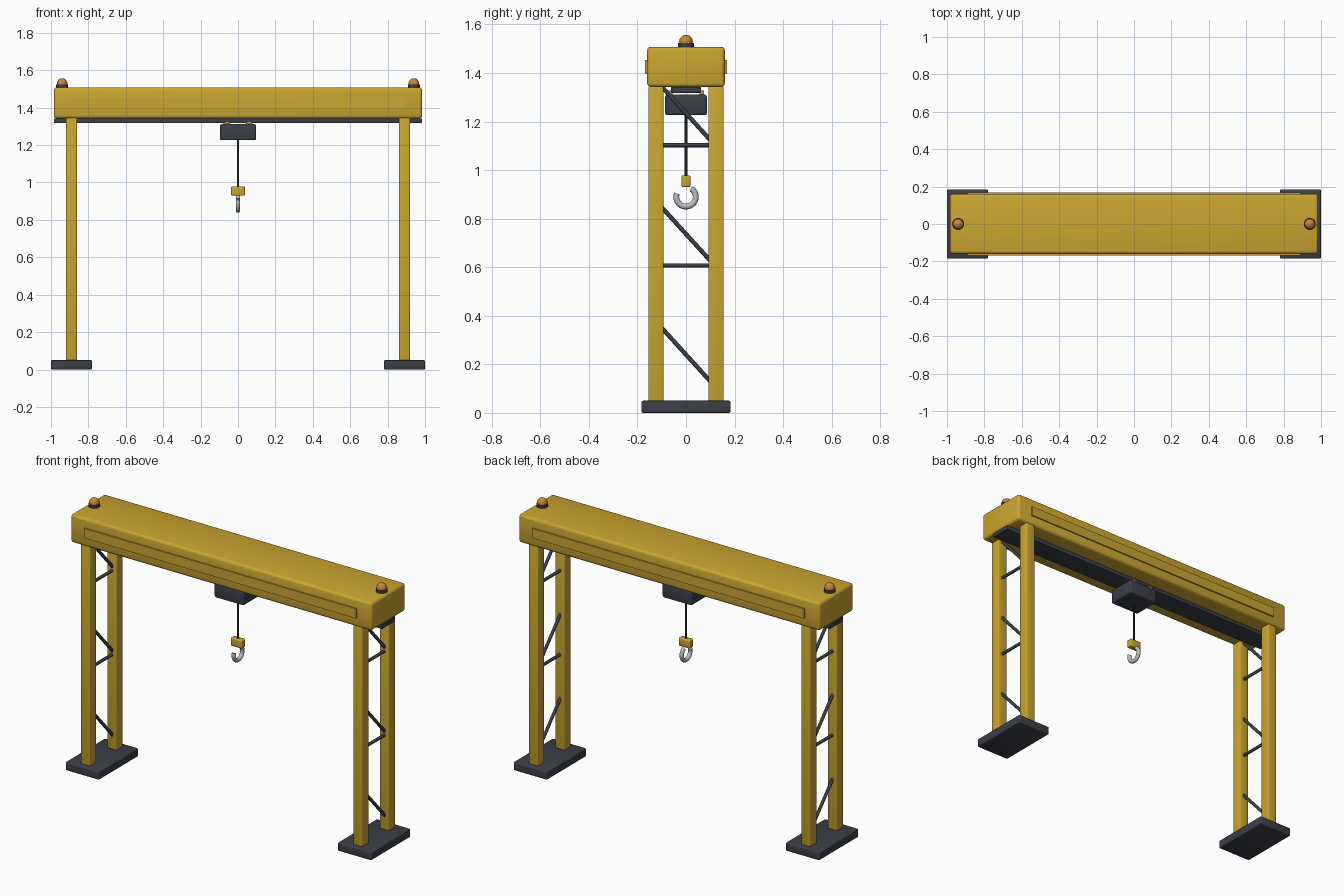
import bpy, bmesh, math
from mathutils import Vector

if "Cube" in bpy.data.objects:
    bpy.data.objects.remove(bpy.data.objects["Cube"])


def material(name, rgb, rough=0.6):
    m = bpy.data.materials.new(name)
    m.use_nodes = True
    m.diffuse_color = (*rgb, 1)
    bsdf = m.node_tree.nodes["Principled BSDF"]
    bsdf.inputs["Base Color"].default_value = (*rgb, 1)
    bsdf.inputs["Roughness"].default_value = rough
    return m


YELLOW = material("crane yellow", (0.60, 0.38, 0.03))
DARK = material("dark grey", (0.045, 0.05, 0.065))
CABLE = material("cable black", (0.02, 0.02, 0.025))
ORANGE = material("signal orange", (0.62, 0.23, 0.04))
STEEL = material("hook steel", (0.5, 0.51, 0.53))


def finish(name, bm, mat, smooth=True):
    mesh = bpy.data.meshes.new(name)
    bm.to_mesh(mesh)
    bm.free()
    mesh.materials.append(mat)
    obj = bpy.data.objects.new(name, mesh)
    bpy.context.collection.objects.link(obj)
    if smooth:
        bpy.ops.object.select_all(action="DESELECT")
        obj.select_set(True)
        bpy.context.view_layer.objects.active = obj
        bpy.ops.object.shade_smooth_by_angle(angle=math.radians(35))
    return obj


def box(name, lo, hi, mat, bevel=0.0):
    """Box between two corners, with rounded edges."""
    lo, hi = Vector(lo), Vector(hi)
    bm = bmesh.new()
    bmesh.ops.create_cube(bm, size=1)
    for v in bm.verts:
        v.co = (lo + hi) / 2 + v.co * (hi - lo)
    if bevel:
        bmesh.ops.bevel(bm, geom=bm.edges[:], offset=bevel, segments=3,
                        profile=0.5, affect="EDGES")
    return finish(name, bm, mat)


def rod(name, a, b, radius, mat, sides=16):
    """Round bar from a to b."""
    a, b = Vector(a), Vector(b)
    bm = bmesh.new()
    bmesh.ops.create_cone(bm, cap_ends=True, segments=sides, radius1=radius,
                          radius2=radius, depth=(b - a).length)
    turn = (b - a).to_track_quat("Z", "Y")
    for v in bm.verts:
        v.co = turn @ v.co + (a + b) / 2
    return finish(name, bm, mat)


# Main girder with raised side panels and the rail below
box("girder", (-0.985, -0.16, 1.342), (0.985, 0.16, 1.508), YELLOW, 0.016)
for label, s in (("front", -1), ("back", 1)):
    box(label + "_girder_panel", (-0.89, s * 0.164 - 0.004, 1.396),
        (0.89, s * 0.164 + 0.004, 1.453), YELLOW)
box("trolley_rail", (-0.985, -0.062, 1.318), (0.985, 0.062, 1.343), DARK, 0.003)

# Towers: foot, two legs, cross braces, beacon
for side, s in (("left", 1), ("right", -1)):
    x = s * 0.89
    box(side + "_foot", (x - 0.11, -0.184, 0), (x + 0.11, 0.184, 0.05), DARK, 0.007)
    for label, t in (("front", -1), ("back", 1)):
        y = t * 0.124
        box(f"{side}_{label}_leg", (x - 0.03, y - 0.031, 0.048),
            (x + 0.03, y + 0.031, 1.345), YELLOW, 0.005)
    for i in range(3):
        z = 0.24 + i * 0.497
        rod(f"{side}_diagonal_brace_{i + 1}", (x, -0.12, z + 0.132),
            (x, 0.12, z - 0.132), 0.009, DARK)
    for i, z in enumerate((0.607, 1.103)):
        rod(f"{side}_cross_brace_{i + 1}", (x, -0.12, z), (x, 0.12, z), 0.009, DARK)

    bx = s * 0.94
    rod(side + "_beacon_base", (bx, 0, 1.505), (bx, 0, 1.523), 0.032, DARK, 24)
    bm = bmesh.new()
    bmesh.ops.create_uvsphere(bm, u_segments=24, v_segments=16, radius=0.028)
    bmesh.ops.translate(bm, verts=bm.verts[:], vec=(bx, 0, 1.529))
    finish(side + "_beacon_lamp", bm, ORANGE)

# Trolley with wheels
box("trolley", (-0.097, -0.086, 1.226), (0.097, 0.086, 1.312), DARK, 0.01)
for sx, side in ((1, "left"), (-1, "right")):
    for sy, label in ((-1, "front"), (1, "back")):
        rod(f"{side}_{label}_trolley_wheel", (sx * 0.06, sy * 0.055, 1.309),
            (sx * 0.06, sy * 0.074, 1.309), 0.019, ORANGE, 20)

# Cable and hook block
rod("hoist_cable", (0, 0, 0.97), (0, 0, 1.23), 0.0055, CABLE, 12)
box("hook_block", (-0.037, -0.018, 0.93), (0.037, 0.018, 0.978), YELLOW, 0.006)

# Hook: a ring swept through an open arc in the side plane
bm = bmesh.new()
steps, sides = 36, 14
rings = []
for i in range(steps + 1):
    a = math.radians(58 - 258 * i / steps)
    out = Vector((0, math.cos(a), math.sin(a)))
    centre = Vector((0, 0, 0.89)) + out * 0.04
    ring = []
    for j in range(sides):
        b = math.tau * j / sides
        ring.append(bm.verts.new(centre + 0.012 * (out * math.cos(b)
                                 + Vector((math.sin(b), 0, 0)))))
    rings.append(ring)
for r0, r1 in zip(rings, rings[1:]):
    for j in range(sides):
        k = (j + 1) % sides
        bm.faces.new((r0[j], r0[k], r1[k], r1[j]))
bm.faces.new(rings[0])
bm.faces.new(rings[-1])
bmesh.ops.recalc_face_normals(bm, faces=bm.faces[:])
finish("hook", bm, STEEL)
